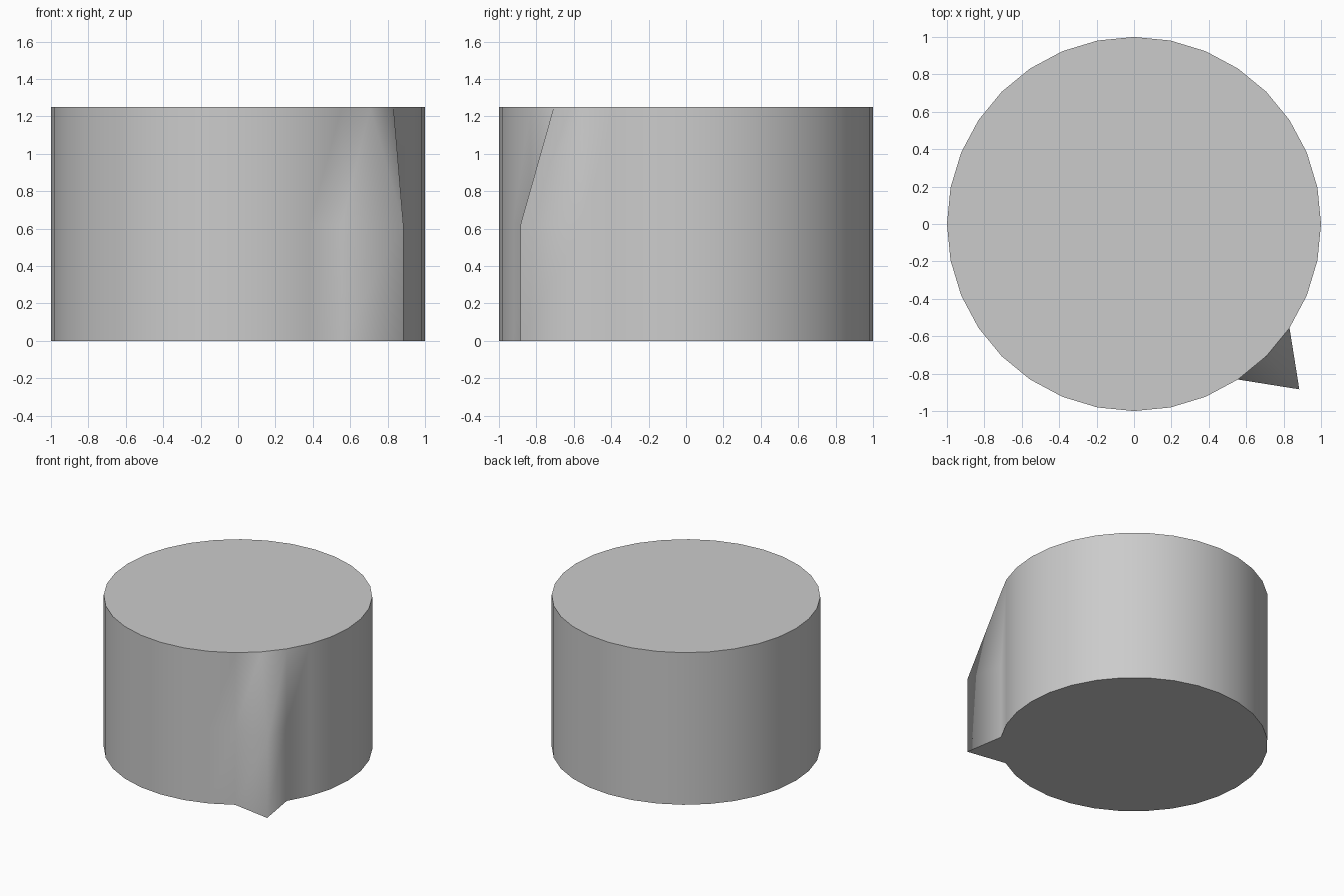
import bpy, bmesh
from math import cos, sin, tau

if "Cube" in bpy.data.objects:
    bpy.data.objects.remove(bpy.data.objects["Cube"])

SIDES = 32
TIP = 28                      # vertex at -45 degrees, pulled out into a pointer
TIP_RADIUS = 1.25
HEIGHTS = (0.0, 0.625, 1.25)

bm = bmesh.new()

# Three stacked rings; the pointer fades back into the circle at the top
rings = []
for level, z in enumerate(HEIGHTS):
    ring = []
    for i in range(SIDES):
        r = TIP_RADIUS if i == TIP and level < 2 else 1.0
        a = tau * i / SIDES
        ring.append(bm.verts.new((r * cos(a), r * sin(a), z)))
    rings.append(ring)

# Smooth wall, with the twisted panels beside the pointer split into triangles
for level, (low, high) in enumerate(zip(rings, rings[1:])):
    for i in range(SIDES):
        j = (i + 1) % SIDES
        if level == 1 and i in (TIP - 1, TIP):
            faces = [(low[i], low[j], high[j]), (low[i], high[j], high[i])]
        else:
            faces = [(low[i], low[j], high[j], high[i])]
        for f in faces:
            bm.faces.new(f).smooth = True

# Flat caps with sharp rims
for verts in (rings[0][::-1], rings[2]):
    cap = bm.faces.new(verts)
    for edge in cap.edges:
        edge.smooth = False

mesh = bpy.data.meshes.new("pointer_knob")
bm.to_mesh(mesh)
bm.free()
knob = bpy.data.objects.new("pointer_knob", mesh)
bpy.context.collection.objects.link(knob)
